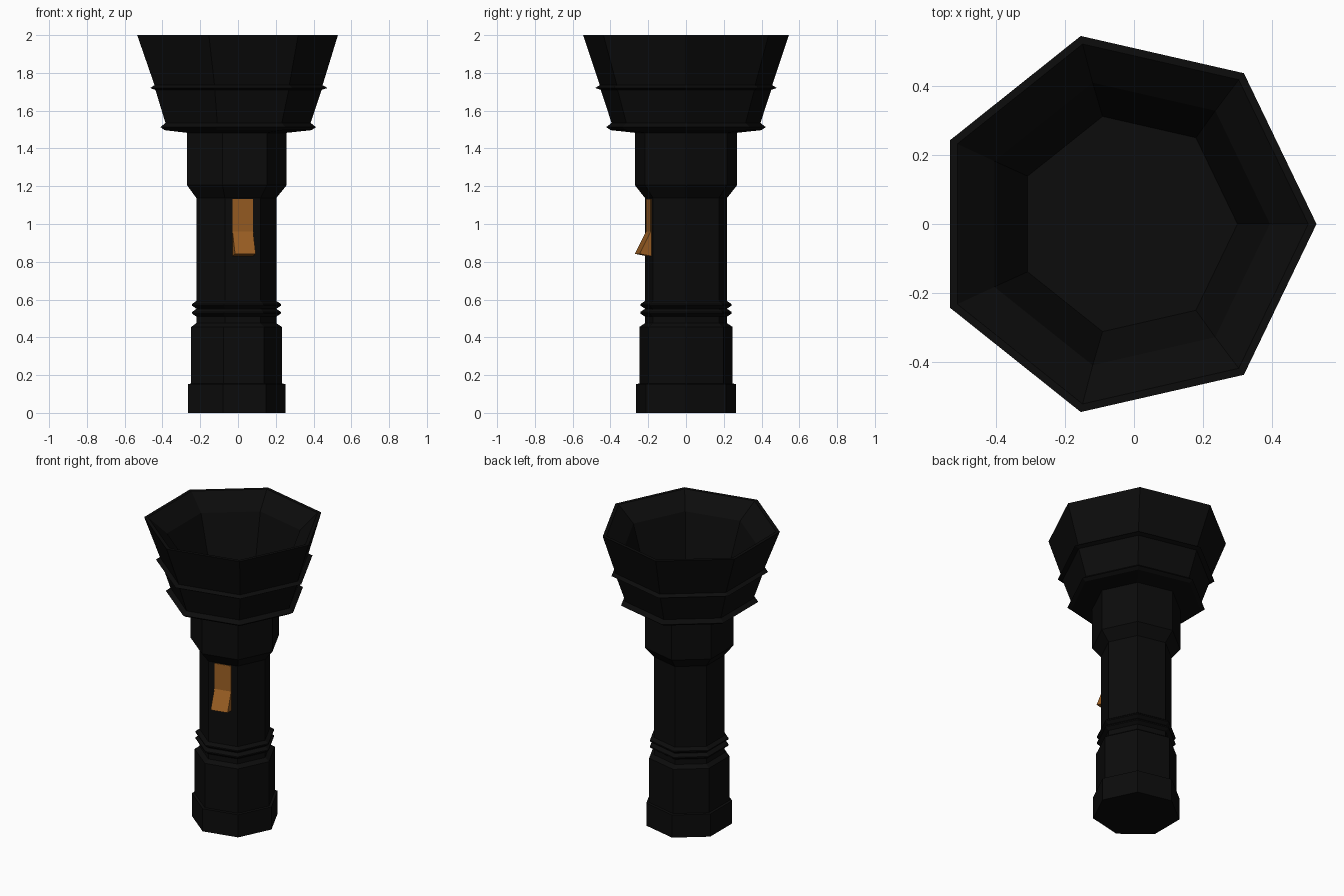
import bpy, bmesh, math
from mathutils import Vector

cube = bpy.data.objects.get("Cube")
if cube:
    bpy.data.objects.remove(cube)

SIDES = 7
AXIS_X = -0.02


def make_material(name, color):
    mat = bpy.data.materials.new(name)
    mat.use_nodes = True
    mat.diffuse_color = color
    mat.node_tree.nodes["Principled BSDF"].inputs["Base Color"].default_value = color
    return mat


def finish(name, bm, mat):
    bmesh.ops.recalc_face_normals(bm, faces=bm.faces)
    mesh = bpy.data.meshes.new(name)
    bm.to_mesh(mesh)
    bm.free()
    mesh.materials.append(mat)
    obj = bpy.data.objects.new(name, mesh)
    bpy.context.collection.objects.link(obj)
    return obj


def lathe(name, profile, mat, tilt_from=None):
    """Seven-sided turned solid from (radius, height) pairs, capped at both ends."""
    bm = bmesh.new()
    rings = []
    for radius, z in profile:
        cx = AXIS_X
        if tilt_from is not None:
            cx -= 0.01 * max(0, z - tilt_from) / (2 - tilt_from)
        rings.append([bm.verts.new((cx + radius * math.cos(math.tau * i / SIDES),
                                    radius * math.sin(math.tau * i / SIDES), z))
                      for i in range(SIDES)])
    for low, high in zip(rings, rings[1:]):
        for i in range(SIDES):
            j = (i + 1) % SIDES
            bm.faces.new((low[i], low[j], high[j], high[i]))
    bm.faces.new(rings[0])
    bm.faces.new(rings[-1])
    return finish(name, bm, mat)


black = make_material("matte black", (0.0035, 0.0035, 0.0035, 1))
orange = make_material("burnt orange", (0.33, 0.115, 0.017, 1))

# Tail cap, grip and collar
lathe("handle", [(0.271, 0), (0.271, 0.153), (0.253, 0.155), (0.253, 0.455),
                 (0.223, 0.475), (0.223, 1.138), (0.278, 1.206), (0.278, 1.49)], black)

# Pair of ridges around the grip
for i, z in enumerate((0.53, 0.572)):
    lathe(f"grip_ridge_{i + 1}", [(0.222, z - 0.021), (0.248, z - 0.004),
                                  (0.248, z + 0.004), (0.222, z + 0.021)], black)

# Flared head with two sharp ridges and a hollow reflector
lathe("head", [(0.27, 1.482), (0.41, 1.497), (0.433, 1.513), (0.404, 1.535),
               (0.463, 1.71), (0.494, 1.72), (0.468, 1.735), (0.559, 2.0),
               (0.535, 2.0), (0.42, 1.9), (0.32, 1.57)], black, tilt_from=1.73)

# Sliding switch: side profile of (outward distance, height) swept across a flat
angle = math.tau * 5.5 / SIDES
outward = Vector((math.cos(angle), math.sin(angle), 0))
across = Vector((-outward.y, outward.x, 0))
base = Vector((AXIS_X, 0, 0)) + outward * 0.223 * math.cos(math.pi / SIDES)
side = [(-0.01, 1.133), (0.004, 1.133), (0.004, 0.96), (0.064, 0.842), (-0.01, 0.828)]
bm = bmesh.new()
ends = [[bm.verts.new(base + across * s * 0.056 + outward * d + Vector((0, 0, z)))
         for d, z in side] for s in (-1, 1)]
for end in ends:
    bm.faces.new(end)
for i in range(len(side)):
    j = (i + 1) % len(side)
    bm.faces.new((ends[0][i], ends[0][j], ends[1][j], ends[1][i]))
finish("switch", bm, orange)
